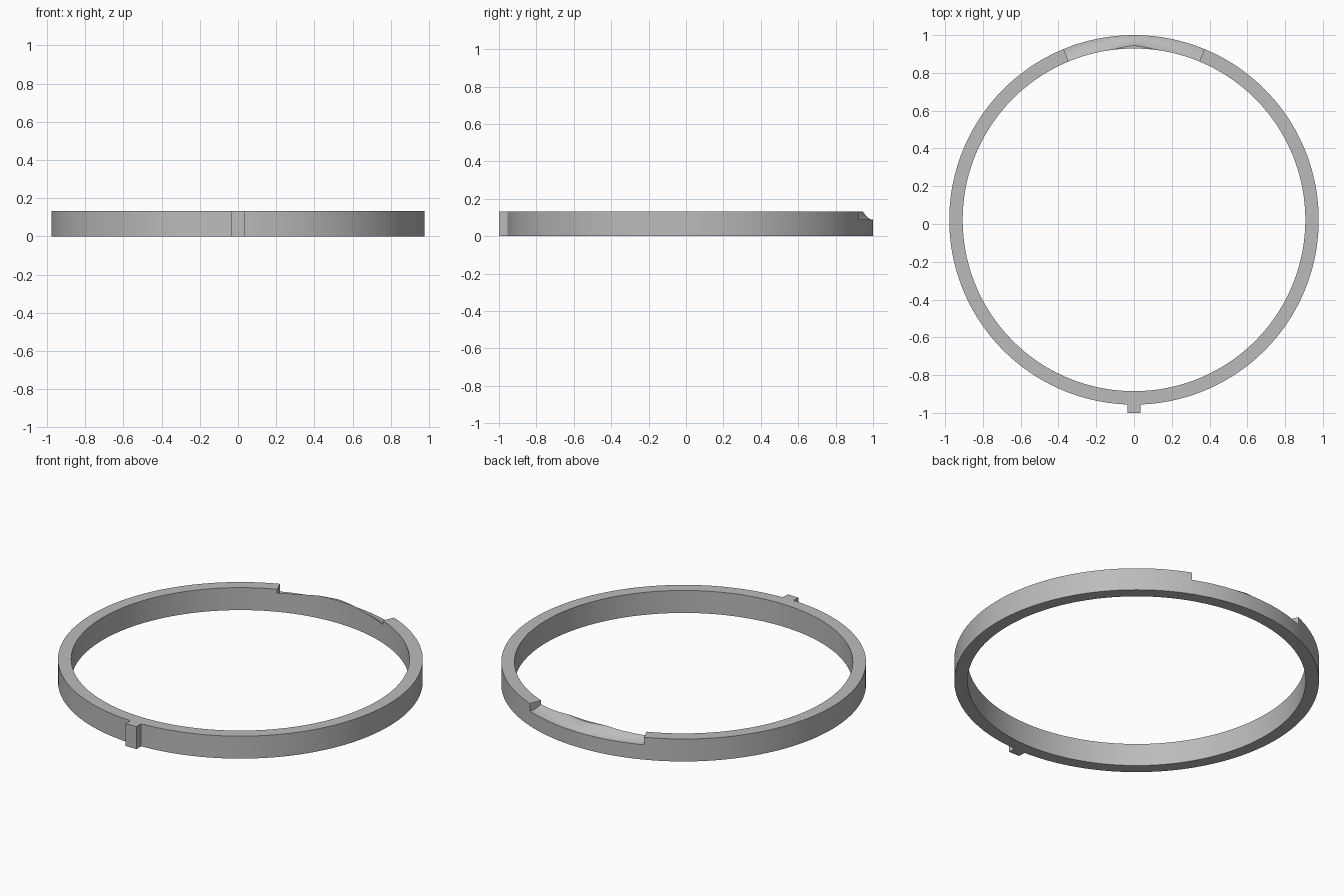
import bpy, bmesh, math

cube = bpy.data.objects.get("Cube")
if cube:
    bpy.data.objects.remove(cube)

R_IN, R_OUT, HEIGHT = 0.907, 0.978, 0.133
CENTRE_Y = 0.022
NOTCH = 22.4          # half angle of the scooped notch, degrees
FLOOR = 0.088         # height of the notch at the outer rim
STEPS = 8             # points across the top surface

grey = bpy.data.materials.new("grey")
grey.use_nodes = True
colour = (0.5, 0.5, 0.5, 1)
grey.diffuse_color = colour
grey.node_tree.nodes["Principled BSDF"].inputs["Base Color"].default_value = colour


def add_object(name, bm):
    bmesh.ops.remove_doubles(bm, verts=bm.verts, dist=1e-5)
    bmesh.ops.recalc_face_normals(bm, faces=bm.faces)
    mesh = bpy.data.meshes.new(name)
    bm.to_mesh(mesh)
    bm.free()
    mesh.materials.append(grey)
    obj = bpy.data.objects.new(name, mesh)
    bpy.context.collection.objects.link(obj)
    return obj


def section(bm, angle, scooped):
    """Cross-section of the band; angle is measured from the back."""
    crest = 0.923 - 0.002 * min(abs(angle), NOTCH)
    start = max(crest, R_IN)
    radii = [R_IN] + [start + (R_OUT - start) * i / STEPS for i in range(STEPS + 1)]
    points = []
    for r in radii:
        z = HEIGHT
        if scooped and r >= crest:
            z = FLOOR + (HEIGHT - FLOOR) * ((R_OUT - r) / (R_OUT - crest)) ** 2
        points.append((r, z))
    points += [(R_OUT, 0), (R_IN, 0)]
    a = math.radians(angle)
    return [bm.verts.new((r * math.sin(a), CENTRE_Y + r * math.cos(a), z))
            for r, z in points]


# Band with the scooped notch at the back
bm = bmesh.new()
n_notch, n_rest = 32, 200
stations = [(-NOTCH + 2 * NOTCH * i / n_notch, True) for i in range(n_notch + 1)]
stations += [(NOTCH + (360 - 2 * NOTCH) * i / n_rest, False) for i in range(n_rest + 1)]
sections = [section(bm, a if a <= 180 else a - 360, s) for a, s in stations]
for k, ring in enumerate(sections):
    j = (k + 1) % len(sections)
    end_wall = stations[k][1] != stations[j][1]
    count = STEPS + 1 if end_wall else len(ring)
    for i in range(count):
        m = (i + 1) % len(ring)
        bm.faces.new((ring[i], ring[m], sections[j][m], sections[j][i]))
bmesh.ops.dissolve_degenerate(bm, dist=1e-5, edges=bm.edges)
band = add_object("band", bm)

# Locating tab at the front
bm = bmesh.new()
bmesh.ops.create_cube(bm, size=1)
for v in bm.verts:
    v.co.x *= 0.07
    v.co.y = -1.0 if v.co.y < 0 else -0.954
    v.co.z = HEIGHT if v.co.z > 0 else 0
add_object("front_tab", bm)

# Smooth round walls, sharp rims
bpy.ops.object.select_all(action="DESELECT")
band.select_set(True)
bpy.context.view_layer.objects.active = band
bpy.ops.object.shade_smooth_by_angle(angle=math.radians(25))
